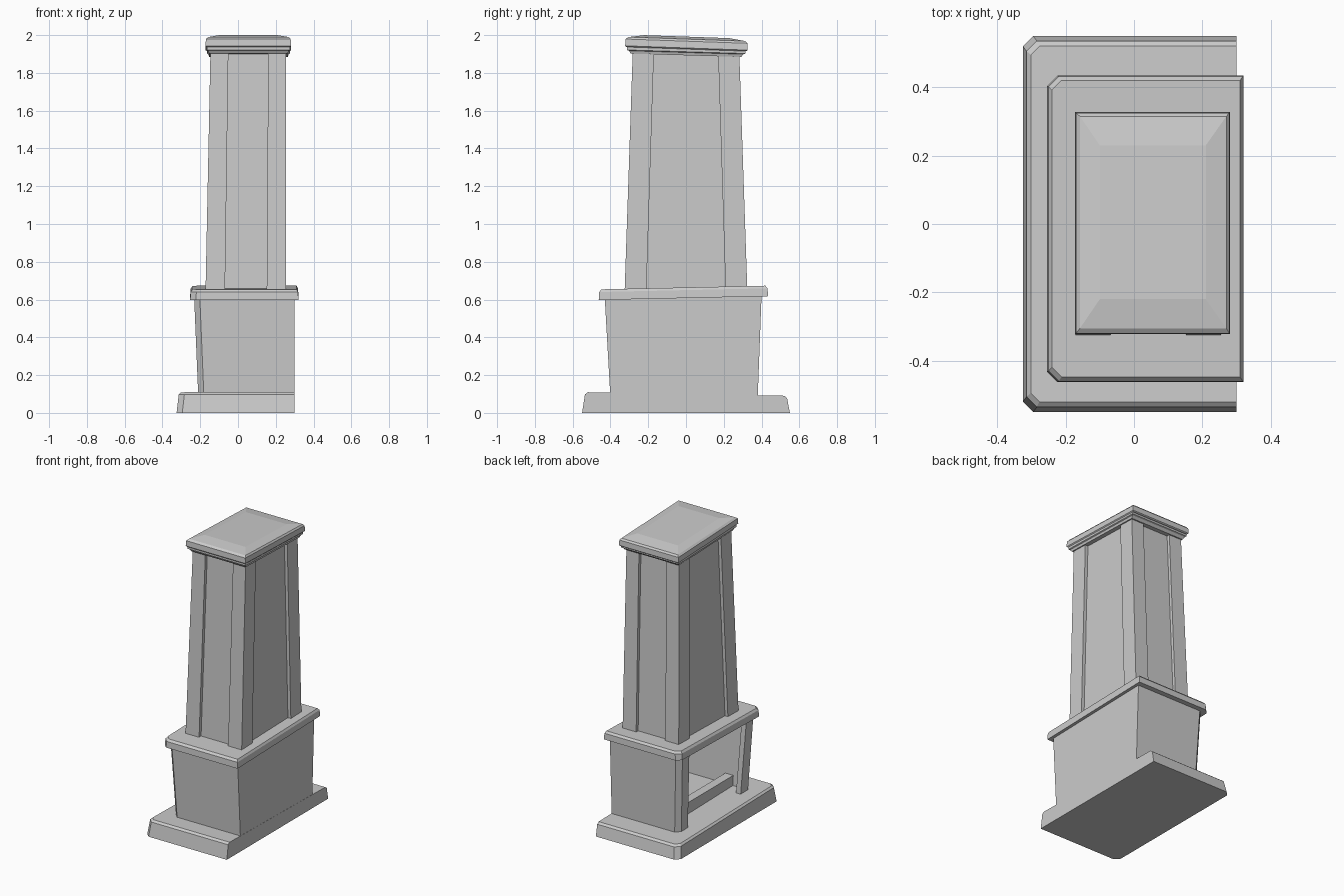
import bpy, bmesh

if "Cube" in bpy.data.objects:
    bpy.data.objects.remove(bpy.data.objects["Cube"])


def loft(name, rings, tilt=0.0):
    """Skin a stack of (z, plan points); tilt slopes every ring above ground along y."""
    bm = bmesh.new()
    loops = [[bm.verts.new((x, y, z + (tilt * y if z > 0 else 0))) for x, y in pts]
             for z, pts in rings]
    n = len(loops[0])
    for a, b in zip(loops, loops[1:]):
        for i in range(n):
            j = (i + 1) % n
            bm.faces.new((a[i], a[j], b[j], b[i]))
    bm.faces.new(loops[0][::-1])
    bm.faces.new(loops[-1])
    bmesh.ops.recalc_face_normals(bm, faces=bm.faces)
    mesh = bpy.data.meshes.new(name)
    bm.to_mesh(mesh)
    bm.free()
    ob = bpy.data.objects.new(name, mesh)
    bpy.context.collection.objects.link(ob)
    return ob


def rect(x0, x1, y0, y1):
    return [(x0, y0), (x1, y0), (x1, y1), (x0, y1)]


def clipped(x0, x1, y0, y1, c):
    """Rectangle with the two -x corners cut off."""
    return [(x0 + c, y0), (x1, y0), (x1, y1), (x0 + c, y1), (x0, y1 - c), (x0, y0 + c)]


def paneled(x0, x1, y0, y1, px, py, r):
    """Four square posts with a recessed panel on each side."""
    return [(x0, y0), (x0 + px, y0), (x0 + px, y0 + r), (x1 - px, y0 + r), (x1 - px, y0),
            (x1, y0), (x1, y0 + py), (x1 - r, y0 + py), (x1 - r, y1 - py), (x1, y1 - py),
            (x1, y1), (x1 - px, y1), (x1 - px, y1 - r), (x0 + px, y1 - r), (x0 + px, y1),
            (x0, y1), (x0, y1 - py), (x0 + r, y1 - py), (x0 + r, y0 + py), (x0, y0 + py)]


def firebox(x0, x1, y0, y1, c, o0, o1, t):
    """C-shaped wall, open on -x between o0 and o1."""
    return [(x0, o0), (x0, y0 + c), (x0 + c, y0), (x1, y0), (x1, y1), (x0 + c, y1),
            (x0, y1 - c), (x0, o1), (x0 + t, o1), (x0 + t, y1 - t), (x1 - t, y1 - t),
            (x1 - t, y0 + t), (x0 + t, y0 + t), (x0 + t, o0)]


# Hearth slab
loft("hearth", [
    (0.0, clipped(-0.325, 0.3, -0.55, 0.55, 0.03)),
    (0.088, clipped(-0.314, 0.3, -0.535, 0.535, 0.03)),
    (0.1, clipped(-0.302, 0.3, -0.52, 0.52, 0.025))], -0.018)

# Firebox walls with open front
loft("firebox", [
    (0.085, firebox(-0.21, 0.299, -0.40, 0.38, 0.03, -0.29, 0.28, 0.035)),
    (0.615, firebox(-0.232, 0.299, -0.43, 0.40, 0.03, -0.325, 0.295, 0.035))], 0.02)

# Low sill inside the firebox
loft("fire_sill", [
    (0.085, rect(-0.10, -0.04, -0.38, 0.36)),
    (0.175, rect(-0.10, -0.04, -0.385, 0.365))])

# Mantel shelf
loft("mantel", [
    (0.608, clipped(-0.254, 0.32, -0.462, 0.434, 0.03)),
    (0.65, clipped(-0.25, 0.318, -0.46, 0.432, 0.03)),
    (0.664, clipped(-0.24, 0.31, -0.447, 0.42, 0.028))], 0.022)

# Tapered chimney with corner posts
loft("chimney", [
    (0.64, paneled(-0.172, 0.255, -0.325, 0.325, 0.103, 0.115, 0.022)),
    (1.91, paneled(-0.146, 0.255, -0.282, 0.282, 0.095, 0.112, 0.022))])

# Stepped collar under the cap
loft("cap_collar", [
    (1.893, rect(-0.152, 0.263, -0.292, 0.292)),
    (1.908, rect(-0.158, 0.268, -0.302, 0.305)),
    (1.912, rect(-0.165, 0.275, -0.312, 0.315)),
    (1.935, rect(-0.165, 0.275, -0.312, 0.315))], -0.03)

# Sloped cap slab
loft("cap", [
    (1.926, rect(-0.165, 0.275, -0.316, 0.32)),
    (1.932, rect(-0.172, 0.281, -0.322, 0.327)),
    (1.968, rect(-0.17, 0.279, -0.32, 0.325)),
    (1.979, rect(-0.158, 0.27, -0.305, 0.315)),
    (1.992, rect(-0.10, 0.21, -0.22, 0.23))], -0.035)
